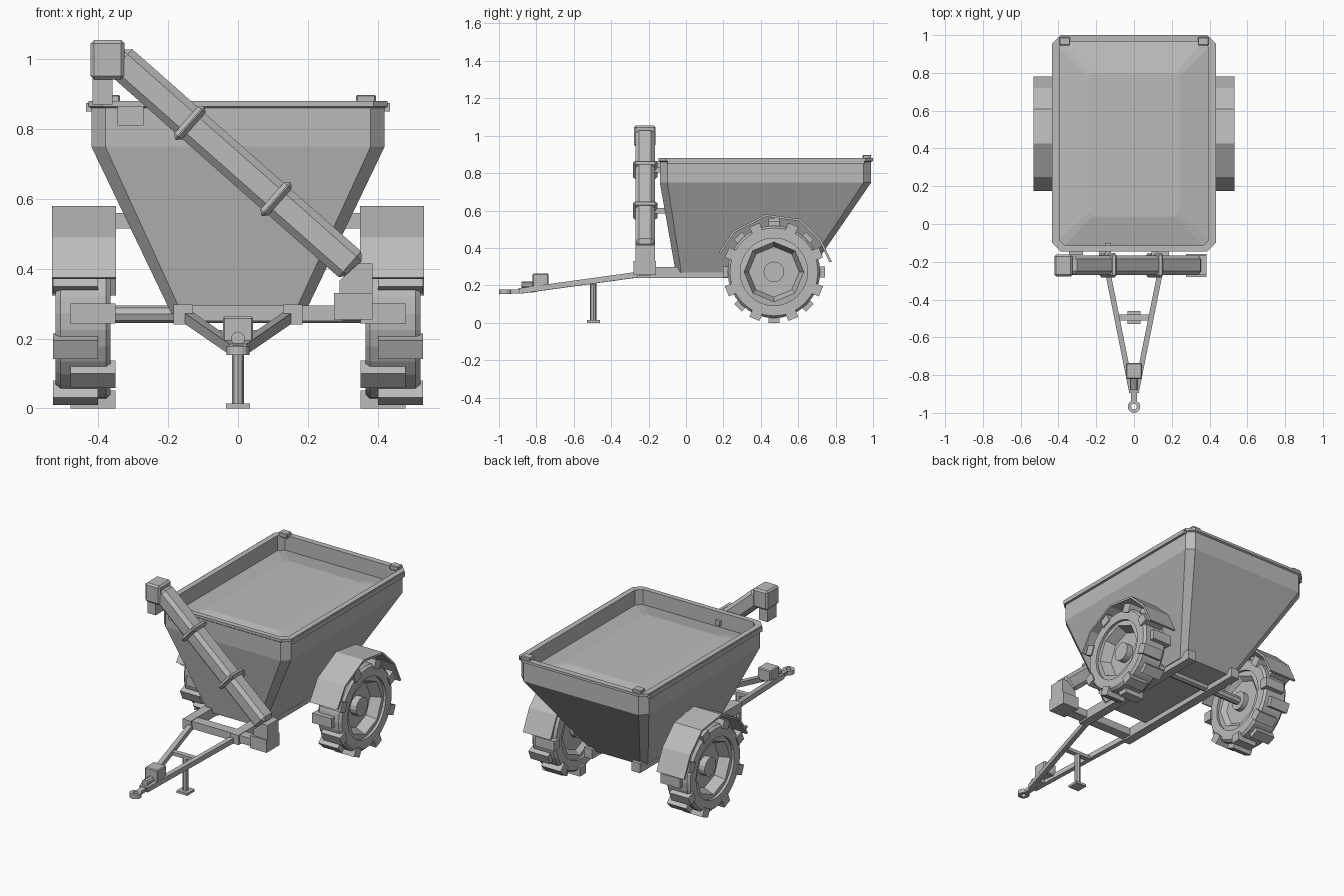
import bpy, bmesh, math
from mathutils import Vector, Matrix

cube = bpy.data.objects.get("Cube")
if cube:
    bpy.data.objects.remove(cube, do_unlink=True)

GREY = (0.5, 0.5, 0.5, 1)
grey = bpy.data.materials.new("plain_grey")
grey.use_nodes = True
grey.diffuse_color = GREY
grey.node_tree.nodes["Principled BSDF"].inputs["Base Color"].default_value = GREY


def finish(name, bm):
    bmesh.ops.recalc_face_normals(bm, faces=bm.faces)
    mesh = bpy.data.meshes.new(name)
    bm.to_mesh(mesh)
    bm.free()
    mesh.materials.append(grey)
    obj = bpy.data.objects.new(name, mesh)
    bpy.context.collection.objects.link(obj)
    return obj


def add_box(bm, centre, size, rot=None, bevel=0.0):
    mat = Matrix.Translation(centre)
    if rot is not None:
        mat = mat @ rot
    mat = mat @ Matrix.Diagonal((*size, 1))
    verts = bmesh.ops.create_cube(bm, size=1, matrix=mat)["verts"]
    if bevel:
        edges = list({e for v in verts for e in v.link_edges})
        bmesh.ops.bevel(bm, geom=edges, offset=bevel, segments=1, affect='EDGES')


def box(name, xs, ys, zs, bevel=0.0):
    bm = bmesh.new()
    spans = (xs, ys, zs)
    add_box(bm, [(a + b) / 2 for a, b in spans], [b - a for a, b in spans], None, bevel)
    return finish(name, bm)


def beam(name, a, b, width, height, bevel=0.0):
    """Rectangular bar between two points."""
    a, b = Vector(a), Vector(b)
    bm = bmesh.new()
    rot = (b - a).to_track_quat('Y', 'Z').to_matrix().to_4x4()
    add_box(bm, (a + b) / 2, (width, (b - a).length, height), rot, bevel)
    return finish(name, bm)


def rod(name, a, b, radius, sides=12):
    a, b = Vector(a), Vector(b)
    bm = bmesh.new()
    rot = (b - a).to_track_quat('Z', 'Y').to_matrix().to_4x4()
    bmesh.ops.create_cone(bm, cap_ends=True, segments=sides, radius1=radius, radius2=radius,
                          depth=(b - a).length, matrix=Matrix.Translation((a + b) / 2) @ rot)
    return finish(name, bm)


def prism(name, points, place, lo, hi):
    """Extrude a flat outline; place(u, v, w) maps it into space."""
    bm = bmesh.new()
    ends = [[bm.verts.new(place(u, v, w)) for u, v in points] for w in (lo, hi)]
    bm.faces.new(ends[0])
    bm.faces.new(ends[1])
    n = len(points)
    for i in range(n):
        j = (i + 1) % n
        bm.faces.new((ends[0][i], ends[0][j], ends[1][j], ends[1][i]))
    return finish(name, bm)


def loft(bm, rings, closed=False):
    rows = [[bm.verts.new(p) for p in ring] for ring in rings]
    pairs = list(zip(rows, rows[1:])) + ([(rows[-1], rows[0])] if closed else [])
    for r0, r1 in pairs:
        for i in range(len(r0)):
            j = (i + 1) % len(r0)
            bm.faces.new((r0[i], r0[j], r1[j], r1[i]))
    if not closed:
        bm.faces.new(rows[0])
        bm.faces.new(rows[-1])


def lathe(name, profile, y, z, sides, closed):
    """Spin an (x, radius) profile about a sideways axis."""
    turn = [math.tau * i / sides for i in range(sides)]
    bm = bmesh.new()
    loft(bm, [[(x, y + r * math.cos(t), z + r * math.sin(t)) for t in turn]
              for x, r in profile], closed)
    return finish(name, bm)


# Hopper with chamfered corners, rolled lip and heaped load
def hopper_ring(x, y0, y1, z, c):
    return [(x - c, y0, z), (x, y0 + c, z), (x, y1 - c, z), (x - c, y1, z),
            (c - x, y1, z), (-x, y1 - c, z), (-x, y0 + c, z), (c - x, y0, z)]


bm = bmesh.new()
loft(bm, [hopper_ring(0.19, -0.055, 0.66, 0.27, 0.03),
          hopper_ring(0.42, -0.14, 0.99, 0.75, 0.04),
          hopper_ring(0.42, -0.14, 0.99, 0.86, 0.04),
          hopper_ring(0.428, -0.146, 1.0, 0.865, 0.04),
          hopper_ring(0.428, -0.146, 1.0, 0.88, 0.04),
          hopper_ring(0.395, -0.115, 0.965, 0.88, 0.03),
          hopper_ring(0.395, -0.115, 0.965, 0.79, 0.03),
          hopper_ring(0.24, 0.04, 0.8, 0.825, 0.02)])
finish("hopper", bm)

# Chassis cross members
box("front_crossbeam", (-0.18, 0.3), (-0.25, -0.19), (0.25, 0.295))
box("drawbar_brace", (-0.09, 0.09), (-0.51, -0.48), (0.205, 0.225))
rod("axle", (-0.38, 0.47, 0.27), (0.38, 0.47, 0.27), 0.025, 8)

WY, WZ = 0.47, 0.272
fender_arc = [(0.175, 0.375), (0.25, 0.49), (0.425, 0.58), (0.61, 0.555), (0.72, 0.45), (0.78, 0.325)]
fender_in = [(WY + (y - WY) * 0.96, WZ + (z - WZ) * 0.96) for y, z in reversed(fender_arc)]

for s, side in ((1, "left"), (-1, "right")):
    def span(a, b):
        return tuple(sorted((s * a, s * b)))

    # Frame rails, drawbar arms and hopper edge fittings
    box(side + "_frame_rail", span(0.13, 0.185), (-0.26, 0.7), (0.24, 0.298))
    beam(side + "_drawbar_arm", (s * 0.15, -0.2, 0.265), (s * 0.012, -0.89, 0.17), 0.028, 0.03)
    box(side + "_top_rail", span(0.41, 0.435), (-0.1, 0.955), (0.85, 0.875))
    box(side + "_corner_block", span(0.338, 0.395), (0.945, 0.99), (0.87, 0.898), 0.004)

    # Fender and its bracket
    prism(side + "_fender", fender_arc + fender_in, lambda u, v, w: (w, u, v), *span(0.35, 0.532))
    box(side + "_fender_bracket", span(0.28, 0.36), (0.44, 0.5), (0.515, 0.56))

    # Tyre, dished rim and hub
    tyre = [(0.365, 0.18), (0.365, 0.235), (0.378, 0.247), (0.508, 0.247), (0.522, 0.235), (0.522, 0.18)]
    rim = [(0.4, 0.0001), (0.4, 0.135), (0.375, 0.16), (0.38, 0.2),
           (0.505, 0.2), (0.51, 0.16), (0.45, 0.135), (0.45, 0.0001)]
    lathe(side + "_tyre", [(s * x, r) for x, r in tyre], WY, WZ, 32, True)
    lathe(side + "_rim", [(s * x, r) for x, r in rim], WY, WZ, 8, False)
    rod(side + "_hub", (s * 0.37, WY, WZ), (s * 0.49, WY, WZ), 0.055, 16)

    # Staggered tread lugs
    bm = bmesh.new()
    for i in range(16):
        rot = Matrix.Rotation(math.tau * i / 16, 4, 'X')
        centre = Vector((s * (0.415 if i % 2 == 0 else 0.465), WY, WZ)) + rot @ Vector((0, 0, 0.246))
        add_box(bm, centre, (0.128, 0.058, 0.052), rot)
    finish(side + "_tread_lugs", bm)

# Unloading auger tube with clamp bands
top, low = Vector((-0.35, -0.218, 1.005)), Vector((0.335, -0.218, 0.4))
axis = (low - top).normalized()
beam("auger_tube", top, low, 0.104, 0.098, 0.02)
for i, t in enumerate((0.31, 0.67)):
    mid = top.lerp(low, t)
    beam("auger_band_%d" % (i + 1), mid - axis * 0.014, mid + axis * 0.014, 0.13, 0.126, 0.012)
    box("auger_mount_%d" % (i + 1), (mid.x - 0.015, mid.x + 0.015), (-0.18, -0.1),
        (mid.z - 0.015, mid.z + 0.015))
box("auger_head", (-0.422, -0.325), (-0.278, -0.162), (0.942, 1.055), 0.01)
box("auger_spout", (-0.416, -0.36), (-0.262, -0.175), (0.87, 0.95))
box("auger_bracket", (-0.345, -0.27), (-0.165, -0.13), (0.81, 0.865))

# Auger intake boot
box("auger_boot", (0.275, 0.385), (-0.28, -0.16), (0.255, 0.33))
prism("auger_boot_neck", [(0.29, 0.32), (0.385, 0.32), (0.385, 0.415), (0.345, 0.415), (0.29, 0.365)],
      lambda u, v, w: (u, w, v), -0.27, -0.166)

# Jack stand
rod("jack_leg", (0, -0.495, 0.01), (0, -0.495, 0.215), 0.017, 8)
box("jack_foot", (-0.035, 0.035), (-0.53, -0.46), (0, 0.014))

# Hitch: toolbox, winch barrel, tongue and towing eye
box("drawbar_box", (-0.043, 0.043), (-0.82, -0.735), (0.19, 0.263), 0.005)
rod("winch_barrel", (0, -0.88, 0.2), (0, -0.81, 0.2), 0.02, 10)
beam("tongue", (0, -0.8, 0.175), (0, -0.945, 0.165), 0.03, 0.022)
bm = bmesh.new()
turn = [math.tau * i / 16 for i in range(16)]
loft(bm, [[(r * math.cos(t), -0.967 + r * math.sin(t), z) for t in turn]
          for r, z in ((0.033, 0.153), (0.033, 0.178), (0.015, 0.178), (0.015, 0.153))], True)
finish("towing_eye", bm)
